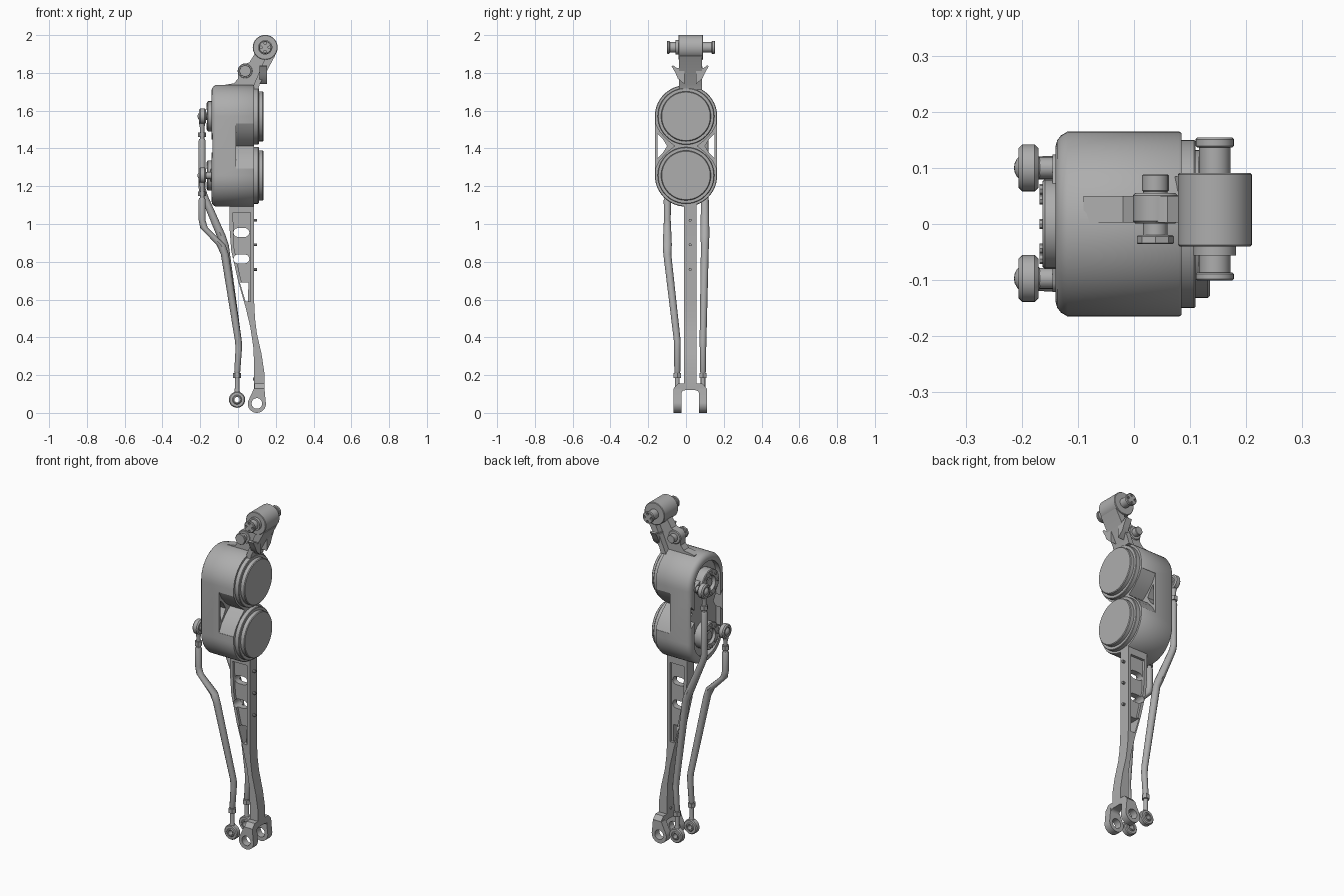
import bpy, bmesh, math
from mathutils import Vector

if "Cube" in bpy.data.objects:
    bpy.data.objects.remove(bpy.data.objects["Cube"])

steel = bpy.data.materials.new("grey_metal")
steel.use_nodes = True
GREY = (0.42, 0.42, 0.42, 1)
steel.diffuse_color = GREY
steel.node_tree.nodes["Principled BSDF"].inputs["Base Color"].default_value = GREY


def finish(name, bm, angle=32):
    bmesh.ops.recalc_face_normals(bm, faces=bm.faces)
    mesh = bpy.data.meshes.new(name)
    bm.to_mesh(mesh)
    bm.free()
    obj = bpy.data.objects.new(name, mesh)
    bpy.context.collection.objects.link(obj)
    mesh.materials.append(steel)
    smooth(obj, angle)
    return obj


def smooth(obj, angle=32):
    bpy.ops.object.select_all(action='DESELECT')
    bpy.context.view_layer.objects.active = obj
    obj.select_set(True)
    bpy.ops.object.shade_smooth_by_angle(angle=math.radians(angle))


def place(axis, u, v, w):
    # Axis X takes (y, z) outlines, axis Y takes (x, z) outlines
    return (w, u, v) if axis == 'X' else (u, w, v)


def loft(name, axis, layers):
    """Solid through matching outlines: layers = [(position, points), ...]"""
    bm = bmesh.new()
    rings = [[bm.verts.new(place(axis, u, v, w)) for u, v in pts] for w, pts in layers]
    for a, b in zip(rings, rings[1:]):
        for i in range(len(a)):
            j = (i + 1) % len(a)
            bm.faces.new((a[i], a[j], b[j], b[i]))
    bm.faces.new(rings[0])
    bm.faces.new(rings[-1])
    return finish(name, bm)


def prism(name, axis, pts, a, b):
    return loft(name, axis, [(a, pts), (b, pts)])


def arc(u, v, r, start, end, n):
    angles = [math.radians(start + (end - start) * i / n) for i in range(n + 1)]
    return [(u + r * math.cos(t), v + r * math.sin(t)) for t in angles]


def circle(u, v, r, n=32):
    return arc(u, v, r, 0, 360, n)[:-1]


def disc(name, axis, u, v, r, a, b, n=32, edge=0.0):
    """Cylinder with optional chamfered rims"""
    if not edge:
        return prism(name, axis, circle(u, v, r, n), a, b)
    small, full = circle(u, v, r - edge, n), circle(u, v, r, n)
    return loft(name, axis, [(a, small), (a + edge, full), (b - edge, full), (b, small)])


def cut(obj, *cutters):
    for c in cutters:
        c.hide_render = True
        m = obj.modifiers.new("cut", 'BOOLEAN')
        m.operation, m.solver, m.object = 'DIFFERENCE', 'EXACT', c
        bpy.context.view_layer.objects.active = obj
        bpy.ops.object.modifier_apply(modifier=m.name)
        bpy.data.objects.remove(c)
    smooth(obj)


def tube(name, path, n=12):
    """Round rod through (point, radius) stations, rings kept level"""
    bm = bmesh.new()
    rings = [[bm.verts.new((x + a, y + b, z)) for a, b in circle(0, 0, r, n)]
             for (x, y, z), r in path]
    for a, b in zip(rings, rings[1:]):
        for i in range(n):
            j = (i + 1) % n
            bm.faces.new((a[i], a[j], b[j], b[i]))
    bm.faces.new(rings[0])
    bm.faces.new(rings[-1])
    return finish(name, bm)


def ball(name, pos, r):
    bm = bmesh.new()
    bmesh.ops.create_uvsphere(bm, u_segments=20, v_segments=12, radius=r)
    bmesh.ops.translate(bm, verts=bm.verts, vec=Vector(pos))
    return finish(name, bm)


UP, LOW, MID = 1.57, 1.257, 1.413


def stadium(r):
    return arc(0, UP, r, 0, 180, 28) + arc(0, LOW, r, 180, 360, 28)


# Motor housing, rounded on the crank side
housing = loft("motor_housing", 'X', [
    (-0.14, stadium(0.138)), (-0.137, stadium(0.149)), (-0.13, stadium(0.158)),
    (-0.118, stadium(0.165)), (0.08, stadium(0.165)), (0.085, stadium(0.162))])
cut(housing, prism("recess_cutter", 'X', stadium(0.122), -0.2, -0.11))
for s in (-1, 1):
    half = [(0.1, 0.032), (0.14, 0.075), (0.163, 0.12), (0.2, 0.12)]
    waist = [(0.06, 0)] + half + [(y, -z) for y, z in reversed(half)]
    slot = [(0.1, 0), (0.125, 0.04), (0.15, 0.065), (0.15, -0.065), (0.125, -0.04)]
    cut(housing,
        prism("waist_cutter", 'X', [(s * y, MID + z) for y, z in waist], -0.01, 0.2),
        prism("slot_cutter", 'X', [(s * y, MID + z) for y, z in slot], -0.2, 0.0))

# Motors: stepped caps on one side, cranks with pins on the other
for label, z, py in (("upper", UP, 0.1), ("lower", LOW, -0.097)):
    disc(label + "_motor_rim", 'X', 0, z, 0.15, 0.08, 0.11, 48, 0.003)
    disc(label + "_motor_cap", 'X', 0, z, 0.132, 0.105, 0.135, 48, 0.004)
    hub = disc(label + "_crank_hub", 'X', 0, z, 0.08, -0.163, -0.1, 32, 0.004)
    cut(hub, disc("bore_cutter", 'X', 0, z, 0.045, -0.2, -0.14))
    disc(label + "_crank_shaft", 'X', 0, z, 0.025, -0.155, -0.11, 16)
    for y, dz in circle(0, 0, 0.062, 8):
        disc(label + "_crank_bolt", 'X', y, z + dz, 0.009, -0.168, -0.15, 8)
    s = 1 if py > 0 else -1
    prism(label + "_crank_arm", 'X', [(0, z - 0.06), (0, z + 0.06)]
          + arc(py, z, 0.024, 90, 90 - s * 180, 8), -0.145, -0.11)
    disc(label + "_crank_pin", 'X', py, z, 0.019, -0.178, -0.12, 16)
    eye = disc(label + "_rod_eye", 'X', py, z, 0.042, -0.206, -0.17, 28, 0.007)
    cut(eye, disc("eye_cutter", 'X', py, z, 0.025, -0.3, 0))
    ball(label + "_rod_ball", (-0.187, py, z), 0.027)

# Push rods, bent around the leg
for label, top, py, ey, bend, elbow in (("upper", UP, 0.1, 0.09, 1.17, 0.92),
                                        ("lower", LOW, -0.099, -0.046, 1.0, 0.87)):
    X = -0.19
    tube(label + "_push_rod", [
        ((X, py, top - 0.12), 0.015), ((X, py, top - 0.13), 0.019),
        ((X, py, bend + 0.02), 0.018), ((X + 0.01, py, bend - 0.02), 0.02),
        ((-0.09, py, elbow + 0.02), 0.024), ((-0.07, py, elbow - 0.03), 0.021),
        ((0.002, ey, 0.38), 0.018), ((0.004, ey, 0.34), 0.017),
        ((-0.004, ey, 0.22), 0.016), ((-0.005, ey, 0.21), 0.013)])
    tube(label + "_top_neck", [((X, py, top - 0.03), 0.018), ((X, py, top - 0.06), 0.012),
                               ((X, py, top - 0.13), 0.012)])
    tube(label + "_top_nut", [((X, py, top - 0.085), 0.021), ((X, py, top - 0.11), 0.021)], 6)
    tube(label + "_bottom_neck", [((-0.005, ey, 0.22), 0.012), ((-0.005, ey, 0.13), 0.012),
                                  ((-0.005, ey, 0.1), 0.016)])
    tube(label + "_bottom_nut", [((-0.005, ey, 0.21), 0.022), ((-0.005, ey, 0.185), 0.022)], 6)
    eye = disc(label + "_bottom_eye", 'Y', -0.005, 0.07, 0.043, ey - 0.017, ey + 0.017, 28, 0.005)
    cut(eye, disc("eye_cutter", 'Y', -0.005, 0.07, 0.025, -1, 1))
    ring = disc(label + "_bottom_bush", 'Y', -0.005, 0.07, 0.026, ey - 0.02, ey + 0.02, 20, 0.006)
    cut(ring, disc("bush_cutter", 'Y', -0.005, 0.07, 0.014, -1, 1, 16))

# Lower leg beam with side channels and windows
C = 0.022
beam = prism("leg_beam", 'Y', [
    (-0.045, 1.13), (-0.045, 0.98), (-0.036, 0.86), (0.0, 0.7), (0.04, 0.56), (0.066, 0.45),
    (0.082, 0.34), (0.085, 0.25), (0.085, 0.13), (0.14, 0.13), (0.14, 0.21), (0.125, 0.31),
    (0.1, 0.42), (0.09, 0.5), (0.085, 0.6), (0.085, 1.13)], C - 0.033, C + 0.033)
channel = [(-0.027, 1.06), (-0.02, 0.87), (0.01, 0.73), (0.045, 0.59), (0.066, 0.59), (0.066, 1.06)]
for s in (-1, 1):
    cut(beam, prism("channel_cutter", 'Y', channel, C + s * 0.018, C + s * 0.1))
for z in (0.955, 0.815):
    cut(beam, prism("window_cutter", 'Y', arc(0.0, z, 0.024, 90, 270, 6)
                    + arc(0.036, z, 0.024, -90, 90, 6), -1, 1))
cut(beam, prism("window_cutter", 'Y', [(0.01, 0.69), (0.055, 0.69), (0.053, 0.59), (0.04, 0.59)], -1, 1))
for z in (1.02, 0.89, 0.76, 0.515, 0.18):
    disc("beam_screw", 'X', C, z, 0.008, 0.08, 0.1 if z > 0.6 else 0.089, 10)

# Fork at the foot
bridge = [(C - 0.087, 0.05), (C - 0.087, 0.13), (C - 0.065, 0.155), (C + 0.065, 0.155),
          (C + 0.087, 0.13), (C + 0.087, 0.05), (C + 0.047, 0.05)]
bridge += arc(C + 0.027, 0.1, 0.02, 0, 90, 5) + arc(C - 0.027, 0.1, 0.02, 90, 180, 5)
bridge += [(C - 0.047, 0.05)]
fork = prism("fork_bridge", 'X', bridge, 0.087, 0.14)
cut(fork, disc("axle_cutter", 'Y', 0.1, 0.05, 0.028, -1, 1))
for s in (-1, 1):
    a, b = sorted((C + s * 0.046, C + s * 0.088))
    tine = prism("fork_tine", 'Y', [(0.14, 0.13), (0.085, 0.13)]
                 + arc(0.1, 0.048, 0.048, 150, 375, 20), a, b)
    cut(tine, disc("axle_cutter", 'Y', 0.1, 0.05, 0.028, -1, 1))

# Upper bracket: web, flange and stops
prism("bracket_web", 'Y', [(-0.09, 1.72), (-0.09, 1.733), (-0.02, 1.745), (0.0, 1.77), (0.0, 1.82),
      (0.03, 1.845), (0.06, 1.855), (0.1, 1.92), (0.16, 1.89), (0.1, 1.72)], 0.003, 0.05)
prism("bracket_flange", 'Y', [(0.072, 1.71), (0.106, 1.71), (0.115, 1.74), (0.196, 1.89),
      (0.16, 1.92), (0.14, 1.87)], -0.038, 0.085)
for s in (-1, 1):
    prism("bracket_stop", 'X', [(C + s * y, z) for y, z in (
        (0.03, 1.74), (0.065, 1.77), (0.078, 1.8), (0.098, 1.835), (0.09, 1.84),
        (0.07, 1.825), (0.03, 1.825))], 0.115, 0.153)

# Top knuckle with hinge pin
KX, KZ = 0.144, 1.935
disc("knuckle", 'Y', KX, KZ, 0.066, -0.04, 0.091, 40, 0.003)
disc("hinge_washer", 'Y', KX, KZ, 0.038, -0.056, -0.035)
disc("hinge_pin", 'Y', KX, KZ, 0.028, -0.09, 0.14)
for a, b in ((-0.101, -0.086), (0.136, 0.154)):
    cap = disc("hinge_cap", 'Y', KX, KZ, 0.034, a, b, 32, 0.003)
    for dx, dz in circle(0, 0, 0.022, 4):
        cut(cap, disc("cap_cutter", 'Y', KX + dx, KZ + dz, 0.007, -1, 1, 10))

# Bracket boss with bolt heads
disc("boss", 'Y', 0.038, 1.81, 0.04, 0.001, 0.055, 28, 0.004)
disc("boss_pin", 'Y', 0.038, 1.81, 0.022, -0.03, 0.085, 16)
disc("boss_bolt_head", 'Y', 0.038, 1.81, 0.033, -0.036, -0.02, 8, 0.002)
disc("boss_nut", 'Y', 0.038, 1.81, 0.024, 0.058, 0.088, 16, 0.002)
